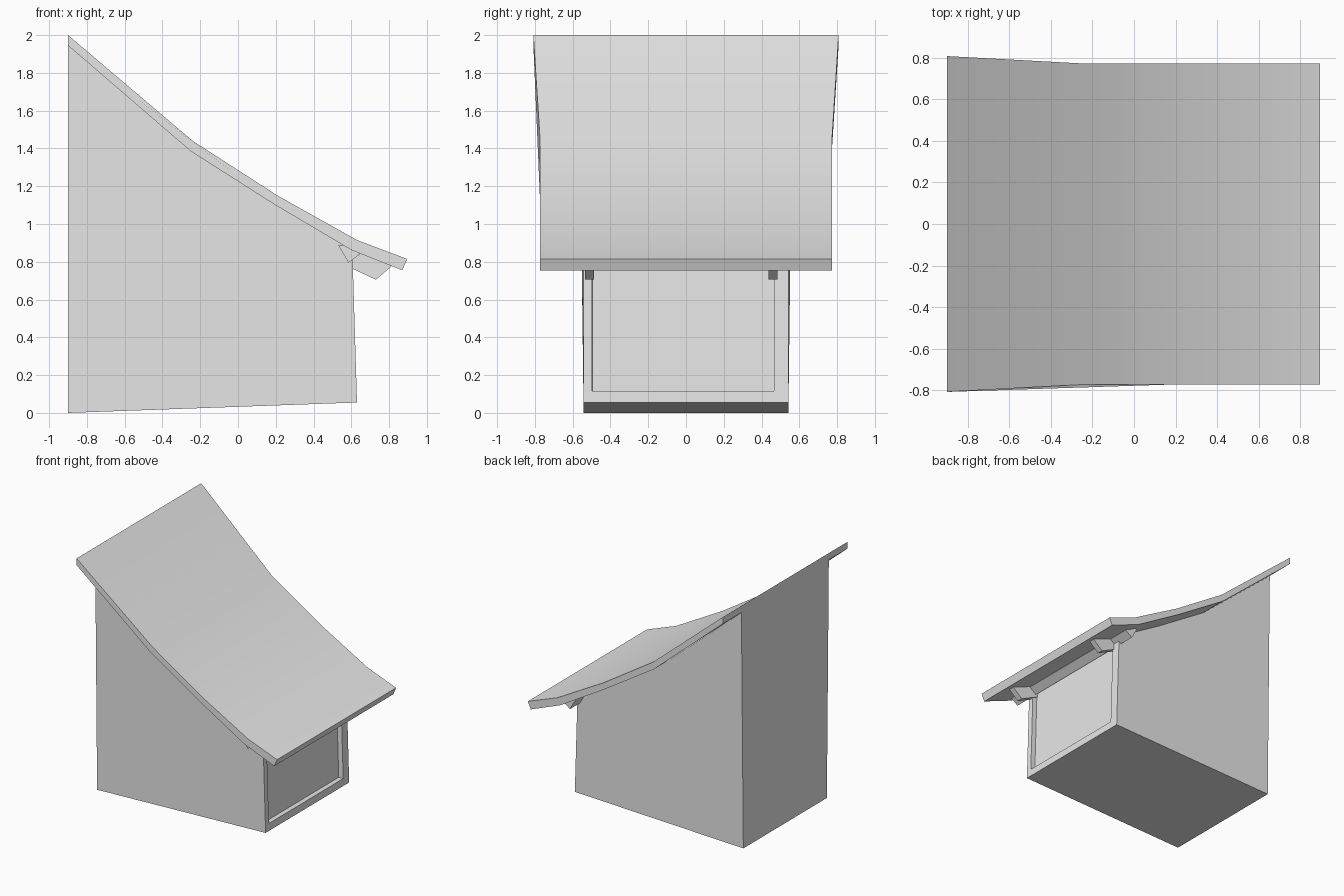
import bpy, bmesh, math

cube = bpy.data.objects.get("Cube")
if cube:
    bpy.data.objects.remove(cube, do_unlink=True)

grey = bpy.data.materials.new("plain_grey")
grey.use_nodes = True
grey.diffuse_color = (0.8, 0.8, 0.8, 1)
grey.node_tree.nodes["Principled BSDF"].inputs["Base Color"].default_value = (0.8, 0.8, 0.8, 1)


def prism(name, profile, y_low, y_high, flare=0.0, edit=None):
    """Extrude an (x, z) profile along y; the high back end can flare outwards."""
    bm = bmesh.new()
    rings = []
    for y, sign in ((y_low, -1), (y_high, 1)):
        rings.append([bm.verts.new((x, y + sign * flare * (x < -0.8 and z > 1.5), z))
                      for x, z in profile])
    a, b = rings
    n = len(profile)
    bm.faces.new(a)
    bm.faces.new(b[::-1])
    for i in range(n):
        j = (i + 1) % n
        bm.faces.new((a[i], b[i], b[j], a[j]))
    bmesh.ops.recalc_face_normals(bm, faces=bm.faces)
    if edit:
        edit(bm)
    mesh = bpy.data.meshes.new(name)
    bm.to_mesh(mesh)
    bm.free()
    obj = bpy.data.objects.new(name, mesh)
    bpy.context.collection.objects.link(obj)
    mesh.materials.append(grey)
    bpy.ops.object.select_all(action='DESELECT')
    obj.select_set(True)
    bpy.context.view_layer.objects.active = obj
    bpy.ops.object.shade_smooth_by_angle(angle=math.radians(25))
    return obj


def recess_window(bm):
    """Sink a window panel into the short end wall."""
    bm.normal_update()
    wall = max(bm.faces, key=lambda f: f.calc_center_median().x)
    bmesh.ops.inset_individual(bm, faces=[wall], thickness=0.085)
    bmesh.ops.translate(bm, verts=wall.verts, vec=(0, -0.015, 0))
    bmesh.ops.inset_individual(bm, faces=[wall], thickness=0.001, depth=-0.04)


# Curved roof slab
roof_top = [(-0.9, 2.0), (-0.24, 1.44), (0.21, 1.15), (0.63, 0.915), (0.895, 0.815)]
roof_under = [(-0.9, 1.945), (-0.25, 1.385), (0.19, 1.105), (0.60, 0.862), (0.87, 0.755)]
prism("roof", roof_top + roof_under[::-1], -0.772, 0.772, flare=0.036)

# House body, its top tucked into the roof
body_top = [(x, z + 0.02) for x, z in roof_under[:3]] + [(0.605, 0.875)]
prism("house_body", [(-0.9, 0.0), (0.63, 0.055)] + body_top[::-1],
      -0.542, 0.542, flare=0.025, edit=recess_window)

# V-shaped beam across the eave
prism("eave_beam", [(0.53, 0.89), (0.585, 0.795), (0.645, 0.84), (0.62, 0.88)], -0.71, 0.67)

# Rafter brackets under the eave
for side, y in (("right", -0.51), ("left", 0.46)):
    prism("rafter_" + side, [(0.56, 0.785), (0.73, 0.705), (0.82, 0.782), (0.62, 0.87)],
          y - 0.024, y + 0.024)
